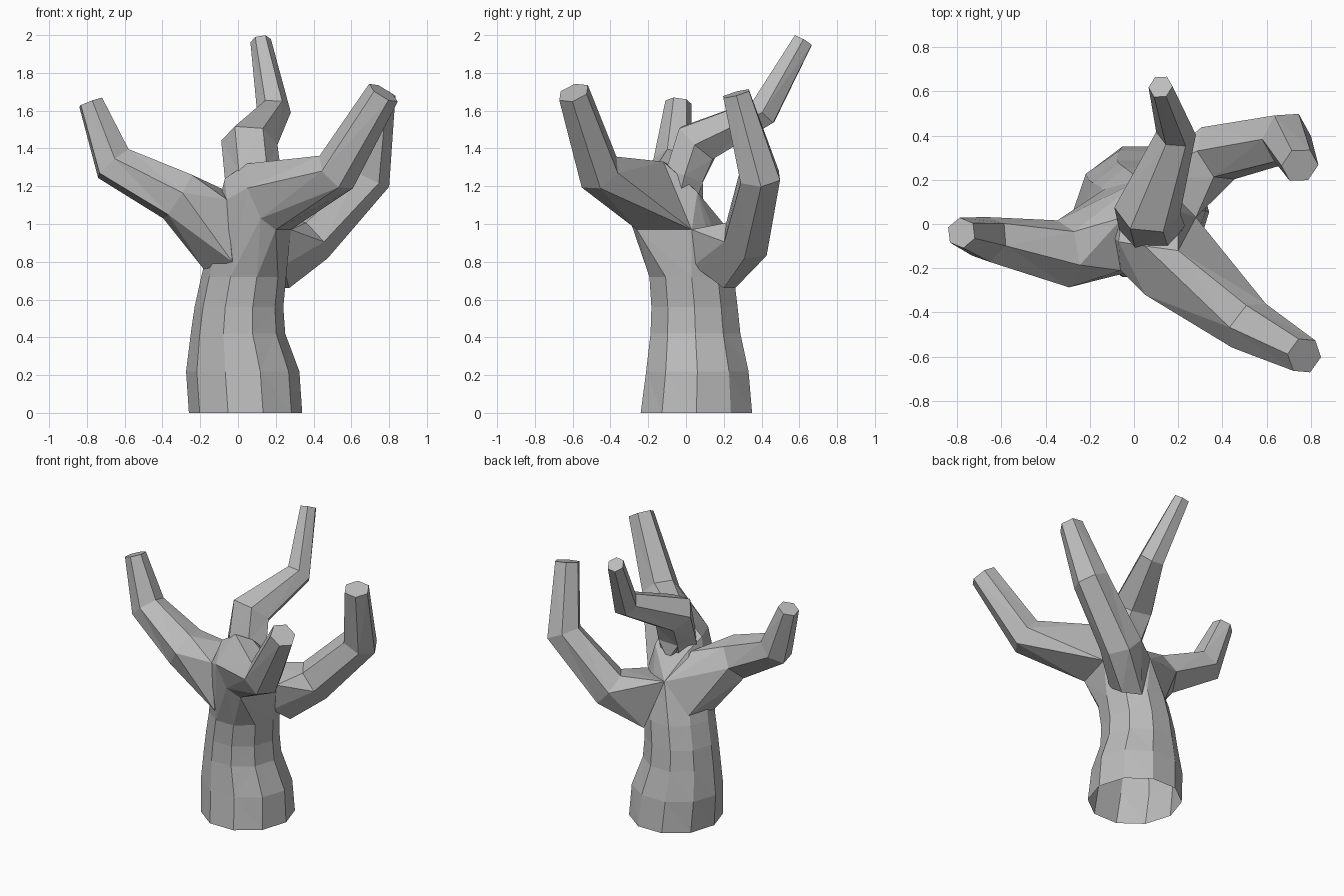
import bpy, bmesh, math
from mathutils import Vector

cube = bpy.data.objects.get("Cube")
if cube:
    bpy.data.objects.remove(cube, do_unlink=True)

gray = bpy.data.materials.new("stone_gray")
gray.use_nodes = True
gray.diffuse_color = (0.5, 0.5, 0.5, 1)
shader = gray.node_tree.nodes["Principled BSDF"]
shader.inputs["Base Color"].default_value = gray.diffuse_color
shader.inputs["Roughness"].default_value = 0.9


def oval(center, u, v, sides):
    """Corners of an oval ring spanned by the half axes u and v."""
    angles = [2 * math.pi * i / sides for i in range(sides)]
    return [center + u * math.cos(a) + v * math.sin(a) for a in angles]


def finish(name, bm):
    """Turn a closed bmesh into a gray object."""
    bmesh.ops.recalc_face_normals(bm, faces=bm.faces[:])
    bmesh.ops.triangulate(bm, faces=bm.faces[:])
    mesh = bpy.data.meshes.new(name)
    bm.to_mesh(mesh)
    bm.free()
    mesh.materials.append(gray)
    obj = bpy.data.objects.new(name, mesh)
    bpy.context.scene.collection.objects.link(obj)
    return obj


def loft(name, rings):
    """Closed low-poly skin over a list of rings."""
    bm = bmesh.new()
    loops = [[bm.verts.new(p) for p in ring] for ring in rings]
    for low, high in zip(loops, loops[1:]):
        for i in range(len(low)):
            j = (i + 1) % len(low)
            bm.faces.new((low[i], low[j], high[j], high[i]))
    bm.faces.new(loops[0][::-1])
    bm.faces.new(loops[-1])
    return finish(name, bm)


def hull(name, points):
    """Convex lump around the given points."""
    bm = bmesh.new()
    verts = [bm.verts.new(p) for p in points]
    bmesh.ops.convex_hull(bm, input=verts)
    loose = [v for v in bm.verts if not v.link_faces]
    bmesh.ops.delete(bm, geom=loose, context="VERTS")
    return finish(name, bm)


def limb(name, path, root):
    """Six-sided limb of (centre, half width, half height) steps, with a
    web from its second ring back to the root points on the fork."""
    points = [Vector(p) for p, w, h in path]
    steps = [(b - a).normalized() for a, b in zip(points, points[1:])]
    tangents = [steps[0]]
    tangents += [(a + b).normalized() for a, b in zip(steps, steps[1:])]
    tangents.append(steps[-1])
    side = tangents[0].cross(Vector((0, 0, 1)))
    rings = []
    for point, t, (_, w, h) in zip(points, tangents, path):
        side = (side - t * side.dot(t)).normalized()
        rings.append(oval(point, side * w, side.cross(t) * h * 1.07, 6))
    return [hull(name + "_web", rings[1] + root), loft(name, rings)]


# Trunk: (x, y, z, half width, half depth) from the foot to the fork
trunk_profile = [
    (0.04, 0.055, 0, 0.3, 0.31),
    (0.025, 0.06, 0.22, 0.3, 0.285),
    (0.0, 0.05, 0.42, 0.25, 0.25),
    (0.005, 0.045, 0.56, 0.235, 0.24),
    (0.03, 0.03, 0.72, 0.225, 0.235),
]
trunk_rings = [
    oval(Vector((x, y, z)), Vector((rx, 0, 0)), Vector((0, ry, 0)), 10)
    for x, y, z, rx, ry in trunk_profile]
trunk = loft("trunk", trunk_rings)

# Fork: the swelling that joins the trunk to the limbs
crotch = Vector((-0.06, -0.21, 1.13))
front_ridge = [Vector(p) for p in (
    (0.05, -0.32, 1.19), (0.12, -0.3, 1.03), (0.2, -0.26, 0.97),
    (0.05, -0.1, 1.32), (0.2, -0.12, 1.33), (0.19, -0.23, 1.33))]
saddle = Vector((0.03, 0.2, 1.0))
notch = Vector((0.28, 0.03, 0.97))
parts = [hull("fork", trunk_rings[-1] + front_ridge + [
    crotch, saddle, notch,
    (-0.07, -0.08, 1.24), (-0.05, 0.05, 1.18), (0.2, 0.06, 1.17)])]

# Four bent limbs growing from the fork
parts += limb("right_limb", [
    ((-0.16, -0.07, 1.03), 0.1, 0.08),
    ((-0.32, -0.135, 1.145), 0.155, 0.135),
    ((-0.66, -0.07, 1.32), 0.105, 0.11),
    ((-0.78, -0.04, 1.645), 0.07, 0.065)],
    [crotch, saddle, (-0.18, -0.06, 0.76), (-0.03, -0.22, 0.8),
     (-0.13, 0.16, 0.78), (-0.05, 0.03, 1.17)])
parts += limb("front_limb", [
    ((0.32, -0.29, 1.18), 0.07, 0.07),
    ((0.52, -0.46, 1.275), 0.125, 0.115),
    ((0.77, -0.595, 1.695), 0.085, 0.085)],
    front_ridge + [notch])
parts += limb("left_limb", [
    ((0.25, 0.21, 0.83), 0.09, 0.08),
    ((0.38, 0.32, 0.92), 0.14, 0.13),
    ((0.69, 0.39, 1.25), 0.12, 0.115),
    ((0.75, 0.265, 1.69), 0.08, 0.08)],
    [notch, saddle, (0.27, 0.2, 0.66), (0.15, 0.26, 0.66),
     (0.24, 0.04, 0.78)])
parts += limb("back_limb", [
    ((0.08, -0.04, 1.12), 0.13, 0.1),
    ((0.08, -0.01, 1.25), 0.15, 0.11),
    ((0.06, 0.06, 1.43), 0.15, 0.13),
    ((0.19, 0.41, 1.595), 0.09, 0.085),
    ((0.12, 0.62, 1.97), 0.055, 0.055)],
    [(-0.06, -0.05, 1.15), (0.2, -0.05, 1.15), (0.08, 0.09, 1.1)])

# Weld everything into the trunk as one skin
for part in parts:
    union = trunk.modifiers.new("weld_" + part.name, "BOOLEAN")
    union.operation = "UNION"
    union.solver = "EXACT"
    union.object = part
    bpy.context.view_layer.update()
    with bpy.context.temp_override(object=trunk, active_object=trunk):
        bpy.ops.object.modifier_apply(modifier=union.name)
    bpy.data.objects.remove(part, do_unlink=True)

# Open foot
bm = bmesh.new()
bm.from_mesh(trunk.data)
foot = [f for f in bm.faces if f.calc_center_median().z < 0.001]
bmesh.ops.delete(bm, geom=foot, context="FACES")
bm.to_mesh(trunk.data)
bm.free()
trunk.name = "branching_trunk"
